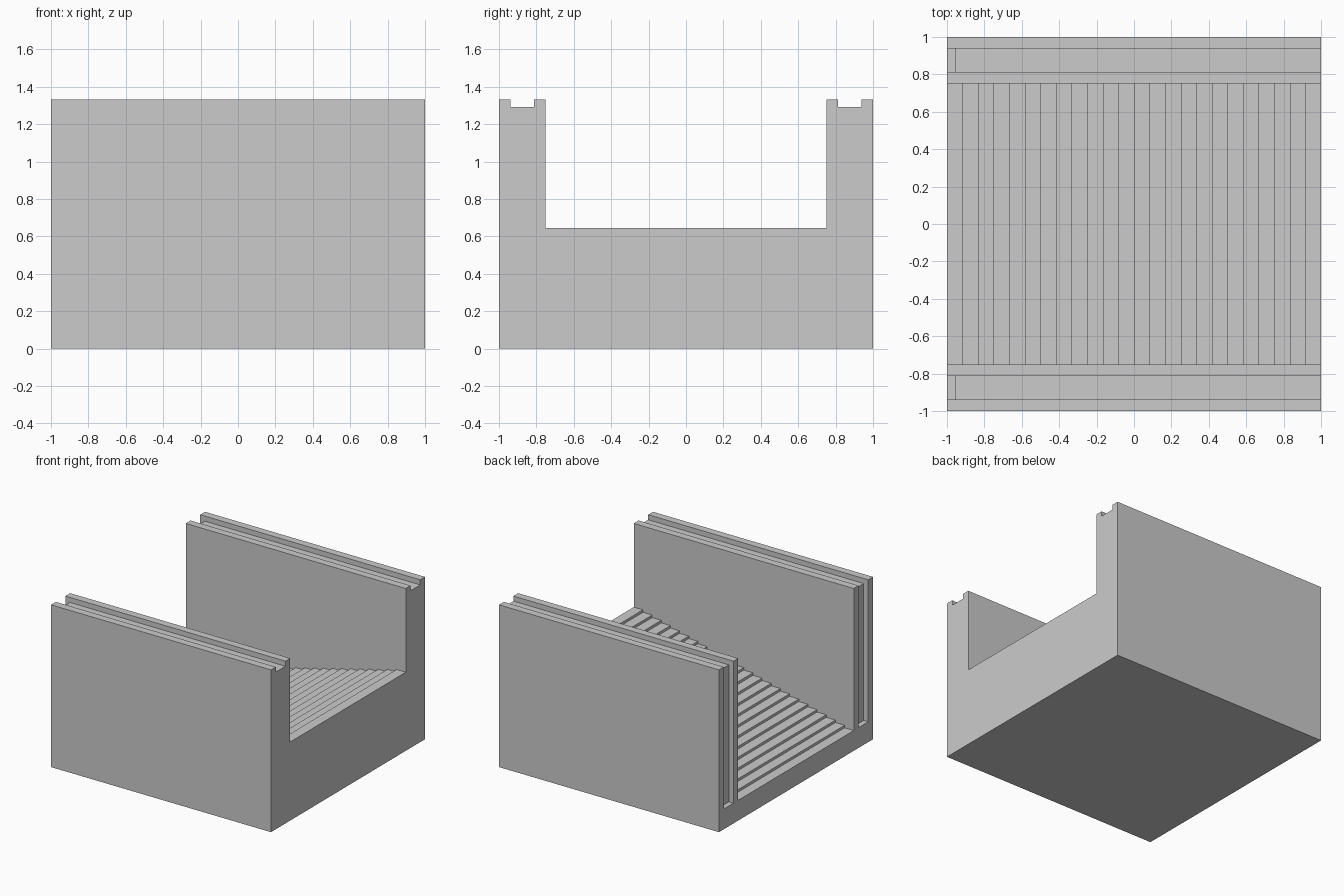
import bpy
import bmesh

if "Cube" in bpy.data.objects:
    bpy.data.objects.remove(bpy.data.objects["Cube"])

STEPS = 24
RUN = 2 / STEPS
RISE = 1 / 48
FIRST = 1 / 6          # height of the lowest tread
TOP = 4 / 3            # height of the side walls
GROOVE = 1 / 24        # depth of the wall grooves


def prism(name, profile, y0, y1):
    """Extrude an (x, z) profile along y."""
    bm = bmesh.new()
    face = bm.faces.new([bm.verts.new((x, y0, z)) for x, z in profile])
    out = bmesh.ops.extrude_face_region(bm, geom=[face])
    verts = [v for v in out["geom"] if isinstance(v, bmesh.types.BMVert)]
    bmesh.ops.translate(bm, verts=verts, vec=(0, y1 - y0, 0))
    bmesh.ops.recalc_face_normals(bm, faces=bm.faces)
    mesh = bpy.data.meshes.new(name)
    bm.to_mesh(mesh)
    bm.free()
    obj = bpy.data.objects.new(name, mesh)
    bpy.context.collection.objects.link(obj)
    return obj


def carve(target, cutter):
    """Subtract the cutter from the target, then remove it."""
    mod = target.modifiers.new("carve", "BOOLEAN")
    mod.operation = "DIFFERENCE"
    mod.solver = "EXACT"
    mod.object = cutter
    bpy.context.view_layer.objects.active = target
    bpy.ops.object.modifier_apply(modifier=mod.name)
    bpy.data.objects.remove(cutter)


# Solid block that holds the stair and both side walls
block = prism("walled_staircase", [(-1, 0), (1, 0), (1, TOP), (-1, TOP)], -1, 1)

# Open space above the treads, rising towards +x
stair = [(-1.2, FIRST)]
for i in range(1, STEPS):
    x = -1 + i * RUN
    stair += [(x, FIRST + (i - 1) * RISE), (x, FIRST + i * RISE)]
stair += [(1.2, FIRST + (STEPS - 1) * RISE), (1.2, 1.6), (-1.2, 1.6)]
carve(block, prism("stair_void", stair, -0.75, 0.75))

# Groove along the top of each wall and down its low end
groove = [(-1.2, FIRST), (-1 + GROOVE, FIRST), (-1 + GROOVE, TOP - GROOVE),
          (1.2, TOP - GROOVE), (1.2, 1.6), (-1.2, 1.6)]
for y0, y1 in ((-0.9375, -0.8125), (0.8125, 0.9375)):
    carve(block, prism("groove_void", groove, y0, y1))
